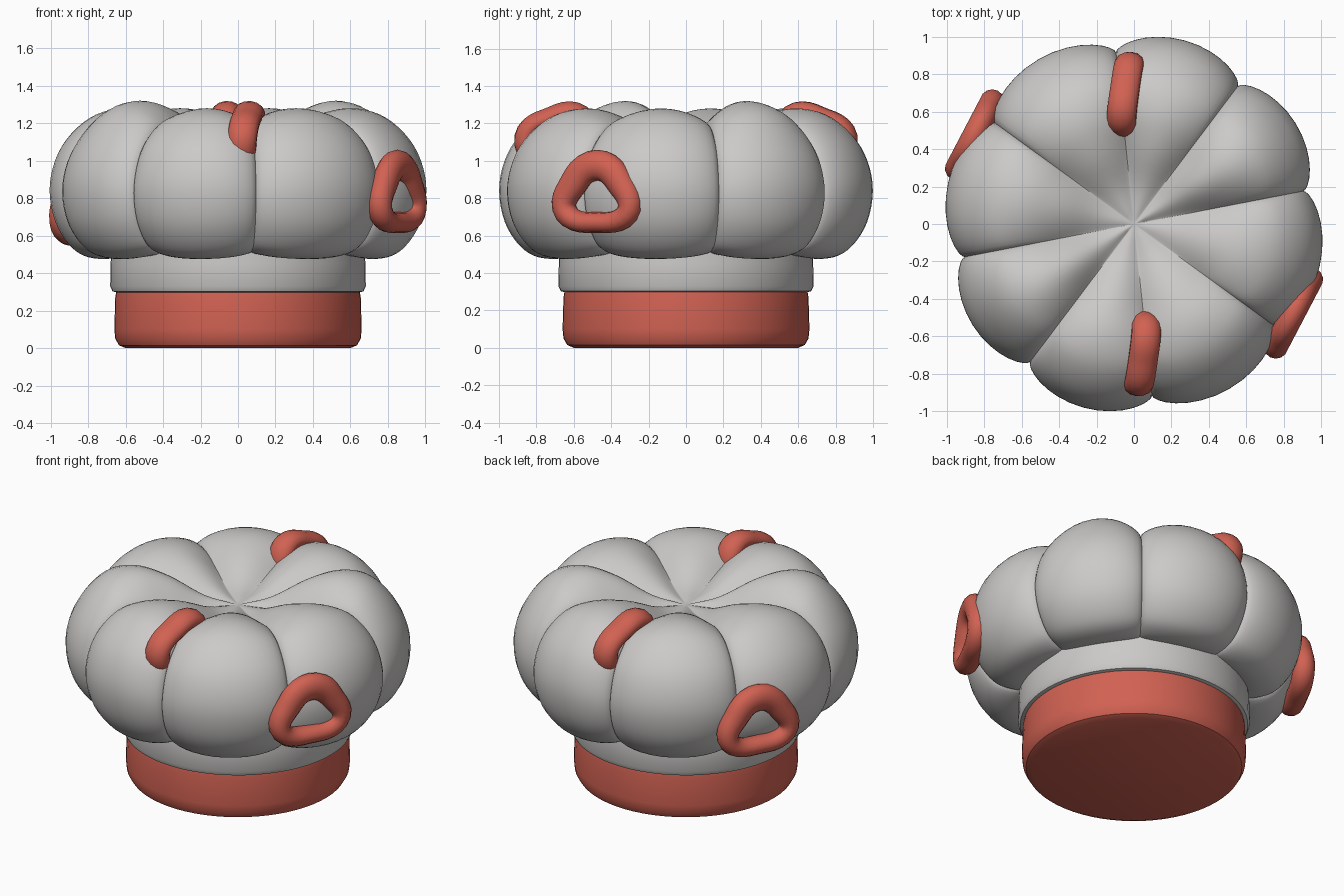
import bpy, math
from mathutils import Vector, Matrix

cube = bpy.data.objects.get("Cube")
if cube:
    bpy.data.objects.remove(cube, do_unlink=True)


def material(name, rgb):
    m = bpy.data.materials.new(name)
    m.use_nodes = True
    m.diffuse_color = (*rgb, 1)
    bsdf = m.node_tree.nodes["Principled BSDF"]
    bsdf.inputs["Base Color"].default_value = (*rgb, 1)
    bsdf.inputs["Roughness"].default_value = 0.8
    return m


GREY = material("soft grey", (0.60, 0.59, 0.58))
RED = material("brick red", (0.64, 0.122, 0.086))


def loft(name, rings, mat, closed=False, angle=35):
    """Skin a list of equal closed rings; optionally join the last to the first."""
    n, count = len(rings[0]), len(rings)
    verts = [p for ring in rings for p in ring]
    faces = []
    for i in range(count if closed else count - 1):
        a, b = i * n, (i + 1) % count * n
        faces += [(a + j, a + (j + 1) % n, b + (j + 1) % n, b + j) for j in range(n)]
    if not closed:
        faces += [tuple(reversed(range(n))), tuple(range((count - 1) * n, count * n))]
    mesh = bpy.data.meshes.new(name)
    mesh.from_pydata(verts, [], faces)
    mesh.materials.append(mat)
    obj = bpy.data.objects.new(name, mesh)
    bpy.context.collection.objects.link(obj)
    bpy.ops.object.select_all(action="DESELECT")
    obj.select_set(True)
    bpy.context.view_layer.objects.active = obj
    bpy.ops.object.mode_set(mode="EDIT")
    bpy.ops.mesh.select_all(action="SELECT")
    bpy.ops.mesh.normals_make_consistent(inside=False)
    bpy.ops.object.mode_set(mode="OBJECT")
    bpy.ops.object.shade_smooth_by_angle(angle=math.radians(angle))


def circle(r, z, n=64):
    return [(r * math.cos(math.tau * k / n), r * math.sin(math.tau * k / n), z) for k in range(n)]


def smooth_path(pts, steps=5):
    """Catmull-Rom curve through the points."""
    pts = [Vector(p) for p in pts]
    ext = [2 * pts[0] - pts[1]] + pts + [2 * pts[-1] - pts[-2]]
    out = []
    for a, b, c, d in zip(ext, ext[1:], ext[2:], ext[3:]):
        for s in range(steps):
            t = s / steps
            out.append(0.5 * (2 * b + (c - a) * t + (2 * a - 5 * b + 4 * c - d) * t ** 2
                              + (3 * b - a - 3 * c + d) * t ** 3))
    return out + [pts[-1]]


# Headband and the cloth wall above it
loft("headband", [circle(r, z) for r, z in
     ((0.60, 0), (0.635, 0.015), (0.655, 0.05), (0.66, 0.10), (0.655, 0.27), (0.65, 0.30))], RED)
loft("cloth_wall", [circle(r, z) for r, z in
     ((0.64, 0.295), (0.67, 0.303), (0.682, 0.33), (0.68, 0.45), (0.67, 0.60))], GREY)

# Puffed crown: eight lobes between creases, blending a ridge and a crease profile
ridge = smooth_path([(0.02, 1.10), (0.2, 1.14), (0.42, 1.24), (0.62, 1.28), (0.80, 1.23), (0.95, 1.08),
                     (1.015, 0.88), (0.985, 0.67), (0.88, 0.52), (0.75, 0.475), (0.60, 0.50)])
crease = smooth_path([(0.02, 1.10), (0.2, 1.115), (0.4, 1.16), (0.57, 1.19), (0.73, 1.16), (0.86, 1.04),
                      (0.92, 0.86), (0.90, 0.70), (0.82, 0.57), (0.72, 0.52), (0.60, 0.51)])
half = [11, 53, 96, 144]
creases = half + [a + 180 for a in half] + [371]
STEPS = 16
columns = []
for lobe in range(8):
    start, end = creases[lobe], creases[lobe + 1]
    lift = 0.04 if lobe % 4 == 0 else 0
    for s in range(STEPS):
        # cosine spacing packs columns near the creases
        t = -math.cos(math.pi * s / STEPS)
        columns.append((math.radians(start + (end - start) * (t + 1) / 2), max(0, 1 - t * t), lift))
crown = []
for row, (hi, lo) in enumerate(zip(ridge, crease)):
    # creases are soft around the centre and sharpen outwards
    power = max(0.65, 1.5 - 0.045 * row)
    ring = []
    for a, bulge, lift in columns:
        w = bulge ** power
        r, z = lo.lerp(hi, w)
        z += lift * w * max(0, min(1, (z - 1.08) / 0.2))
        ring.append((r * math.cos(a), r * math.sin(a), z))
    crown.append(ring)
loft("puffed_crown", crown, GREY, angle=50)


def loop_trim(name, centre, across, up, stretch, thick, turn):
    """Rounded triangular loop of oval section, heavier at the apex."""
    x = Vector(across).normalized()
    y = (Vector(up) - x * x.dot(Vector(up))).normalized()
    out = x.cross(y)
    spin = Matrix.Rotation(turn, 3, "Z")
    angles = [math.tau * k / 36 for k in range(36)]
    path = []
    for p in angles:
        r = 0.17 - 0.02 * math.sin(3 * p)
        path.append(Vector(centre) + x * stretch * r * math.cos(p) + y * 0.9 * r * math.sin(p))
    rings = []
    for k, (c, p) in enumerate(zip(path, angles)):
        side = (path[(k + 1) % 36] - path[k - 1]).normalized().cross(out)
        width = 0.069 + 0.014 * math.sin(p)
        rings.append([spin @ (c + side * width * math.cos(q) + out * thick * math.sin(q))
                      for q in (math.tau * j / 14 for j in range(14))])
    loft(name, rings, RED, closed=True, angle=60)


# Side loops stand upright on the lobes; the top loops sink edge-on into the creases
along = (0.22, 0.42, 0)
loop_trim("left_loop", (0.85, -0.475, 0.805), along, (0, 0, 1), 1.13, 0.066, 0)
loop_trim("right_loop", (0.85, -0.475, 0.735), along, (0, 0, 1), 1.13, 0.066, math.pi)
for name, turn in (("front_loop", 0), ("back_loop", math.pi)):
    loop_trim(name, (0.04, -0.68, 1.105), (0.06, 0.4, 0.16), (-0.05, 0.37, -0.9), 0.95, 0.08, turn)
